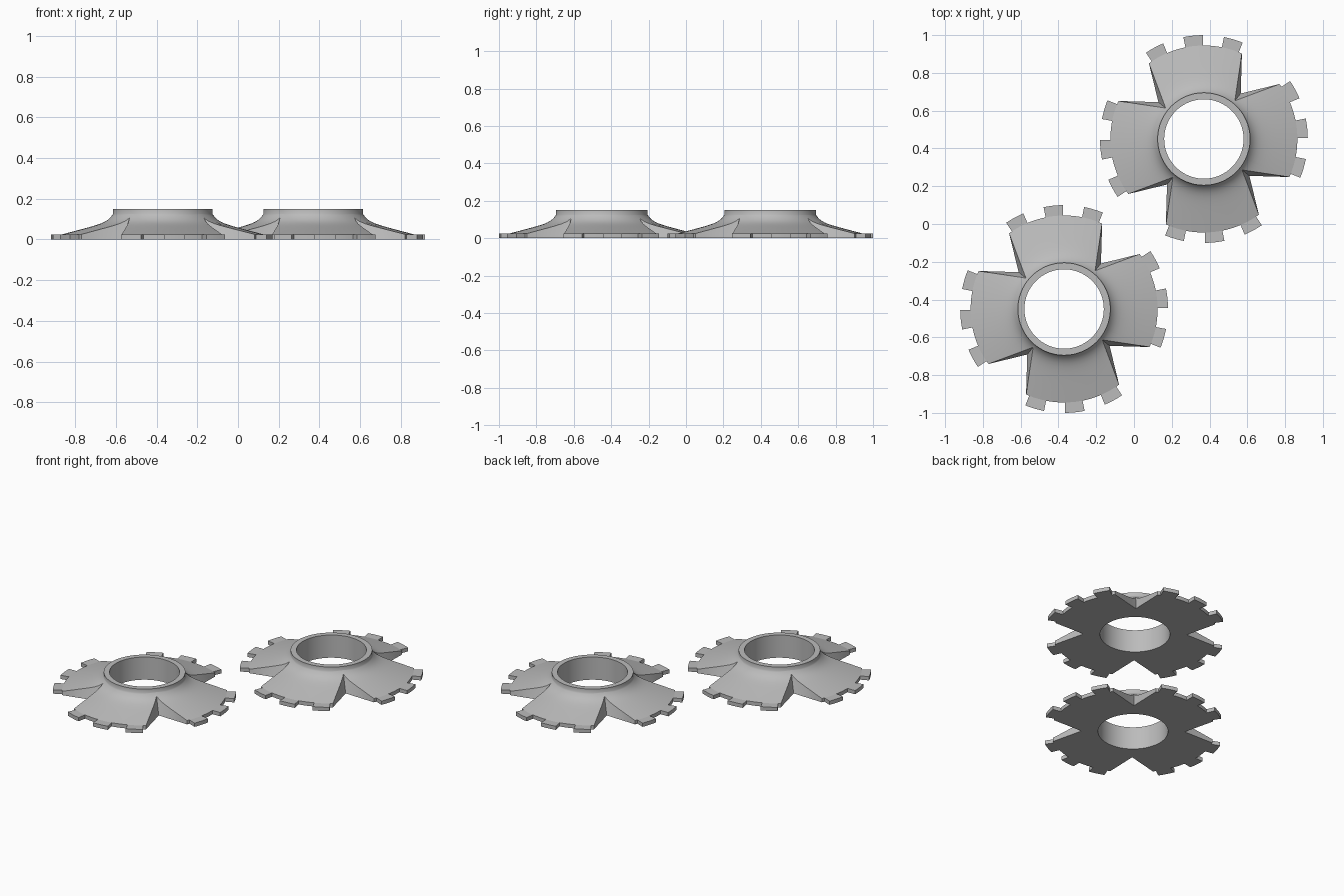
import bpy, bmesh, math
from math import sin, cos, radians, exp

if "Cube" in bpy.data.objects:
    bpy.data.objects.remove(bpy.data.objects["Cube"])

HOLE, HUB, BODY, TIP = 0.21, 0.245, 0.495, 0.55   # radii
TOP, RIM = 0.15, 0.025                            # heights
TURN = 96                                         # direction of the first lobe, degrees
NOTCH = radians(15)                               # half width of the gap between lobes

grey = bpy.data.materials.new("mid grey")
grey.diffuse_color = (0.5, 0.5, 0.5, 1)
grey.use_nodes = True
grey.node_tree.nodes["Principled BSDF"].inputs["Base Color"].default_value = grey.diffuse_color


def flare(r):
    """Height of the concave lobe surface at radius r."""
    u = (r - HUB) / (BODY - HUB)
    return RIM + 0.066 * (1 - u) + 0.034 * exp(-10 * u)


def edge(phi, apex):
    """Outline radius at angle phi from a notch centre, for a V with this apex."""
    if phi >= NOTCH - 1e-6:
        return BODY
    s = BODY * sin(NOTCH) / (BODY * cos(NOTCH) - apex)
    return apex * s / (s * cos(phi) - sin(phi))


def make_object(name, bm):
    bmesh.ops.recalc_face_normals(bm, faces=bm.faces[:])
    mesh = bpy.data.meshes.new(name)
    bm.to_mesh(mesh)
    bm.free()
    mesh.materials.append(grey)
    ob = bpy.data.objects.new(name, mesh)
    bpy.context.collection.objects.link(ob)
    bpy.ops.object.select_all(action='DESELECT')
    ob.select_set(True)
    bpy.context.view_layer.objects.active = ob
    bpy.ops.object.shade_smooth_by_angle(angle=radians(40))
    return ob


def make_body(name):
    """Ring hub flaring into four lobes, lofted around the axis."""
    bm = bmesh.new()
    columns = []
    for i in range(144):
        deg = i * 2.5
        phi = radians(abs((deg % 90) - 45))       # angle from nearest notch centre
        r_top, r_low = edge(phi, 0.26), edge(phi, 0.31)
        section = [(HOLE, 0), (HOLE, TOP), (HUB, TOP)]
        for k in range(13):
            r = HUB + (r_top - HUB) * (k / 12) ** 1.6
            section.append((r, flare(r)))
        section.append((r_low, 0))
        a = radians(deg + TURN)
        columns.append([bm.verts.new((r * cos(a), r * sin(a), z)) for r, z in section])
    n = len(columns[0])
    for i, c in enumerate(columns):
        d = columns[(i + 1) % len(columns)]
        for j in range(n):
            k = (j + 1) % n
            bm.faces.new((c[j], d[j], d[k], c[k]))
    return make_object(name, bm)


def make_teeth(name):
    """Three flat teeth on the rim of each lobe."""
    bm = bmesh.new()
    steps = 4
    for lobe in range(4):
        for t in (-1, 0, 1):
            mid = TURN + lobe * 90 + t * 22.5
            rows = []
            for s in range(steps + 1):
                a = radians(mid - 5.4 + 10.8 * s / steps)
                rows.append([bm.verts.new((r * cos(a), r * sin(a), z)) for r, z in
                             ((0.485, 0), (TIP, 0), (TIP, RIM), (0.485, RIM))])
            for c, d in zip(rows, rows[1:]):
                for j in range(4):
                    k = (j + 1) % 4
                    bm.faces.new((c[j], d[j], d[k], c[k]))
            bm.faces.new(rows[0])
            bm.faces.new(rows[-1])
    return make_object(name, bm)


# Two identical pieces placed diagonally
for side, sign in (("back", 1), ("front", -1)):
    for ob in (make_body(side + "_lobed_hub"), make_teeth(side + "_rim_teeth")):
        ob.location = (0.37 * sign, 0.45 * sign, 0)
